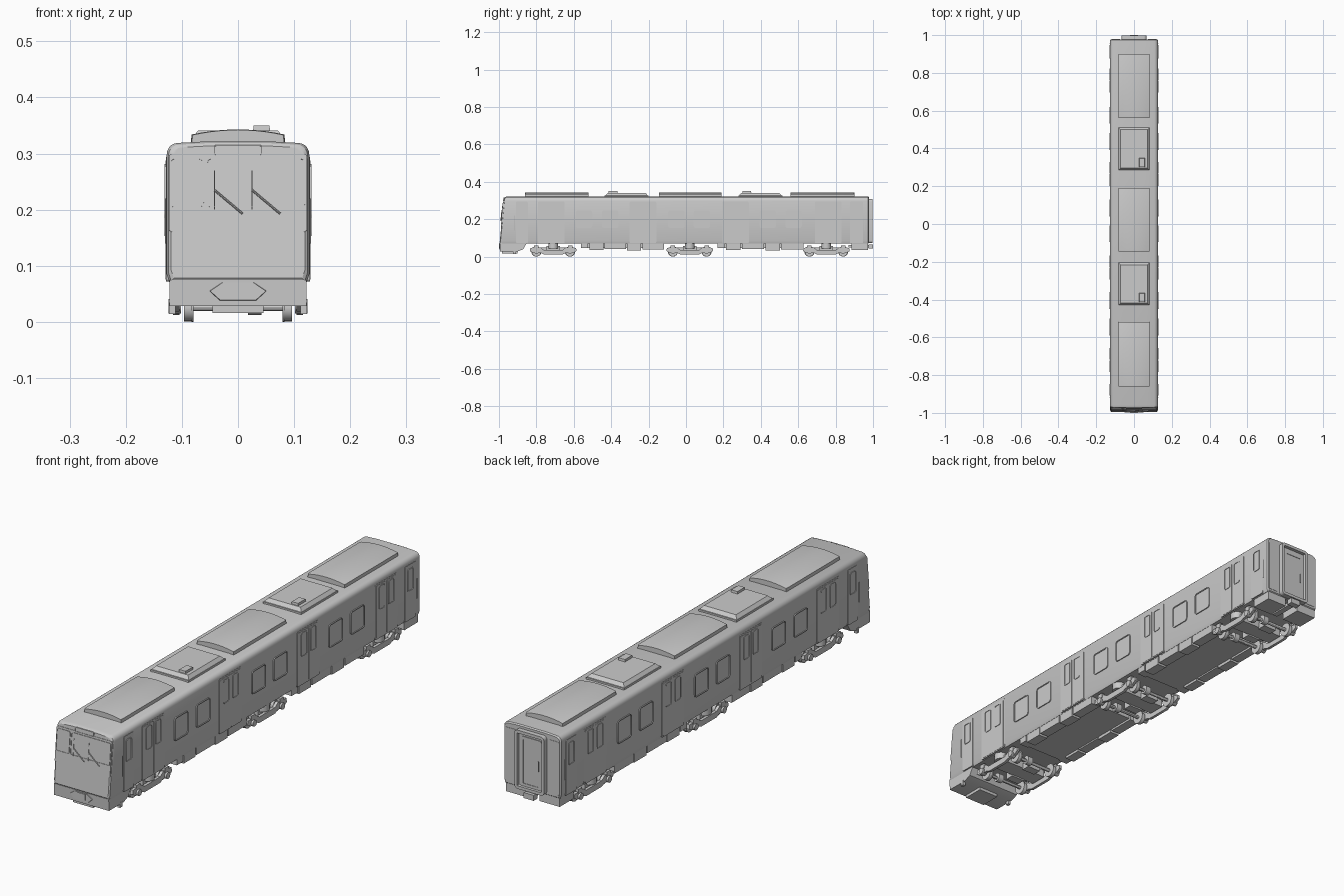
import bpy, bmesh, math
from mathutils import Matrix, Vector

if "Cube" in bpy.data.objects:
    bpy.data.objects.remove(bpy.data.objects["Cube"])

grey = bpy.data.materials.new("plain_grey")
grey.use_nodes = True
grey.diffuse_color = (0.6, 0.6, 0.6, 1)
grey.node_tree.nodes["Principled BSDF"].inputs["Base Color"].default_value = (0.6, 0.6, 0.6, 1)
made = []


def finish(name, bm):
    bmesh.ops.recalc_face_normals(bm, faces=bm.faces)
    mesh = bpy.data.meshes.new(name)
    bm.to_mesh(mesh)
    bm.free()
    mesh.materials.append(grey)
    obj = bpy.data.objects.new(name, mesh)
    bpy.context.collection.objects.link(obj)
    made.append(obj)
    return obj


def loft(name, rings):
    bm = bmesh.new()
    rows = [[bm.verts.new(p) for p in ring] for ring in rings]
    n = len(rows[0])
    for a, b in zip(rows, rows[1:]):
        for i in range(n):
            j = (i + 1) % n
            bm.faces.new((a[i], a[j], b[j], b[i]))
    bm.faces.new(rows[0])
    bm.faces.new(rows[-1])
    return finish(name, bm)


def box(name, x0, x1, y0, y1, z0, z1, taper=0.0):
    def ring(z, t):
        return [(x0 + t, y0 + t, z), (x1 - t, y0 + t, z), (x1 - t, y1 - t, z), (x0 + t, y1 - t, z)]
    return loft(name, [ring(z0, 0), ring(z1, taper)])


def prism(name, profile, x0, x1, yc=0.0):
    return loft(name, [[(x, yc + y, z) for y, z in profile] for x in (x0, x1)])


def cyl(name, centre, radius, length, axis="X", segments=24):
    bm = bmesh.new()
    turn = Matrix.Rotation(math.pi / 2, 4, "Y") if axis == "X" else Matrix()
    bmesh.ops.create_cone(bm, cap_ends=True, segments=segments, radius1=radius, radius2=radius,
                          depth=length, matrix=Matrix.Translation(centre) @ turn)
    return finish(name, bm)


def plate(name, place, w, h, r, thick, frame=0.0, recess=0.0, base=0.004):
    """Rounded plate on a surface, with an optional sunken centre."""
    outline = []
    for k, (sx, sy) in enumerate(((1, 1), (-1, 1), (-1, -1), (1, -1))):
        for step in range(5):
            a = math.pi / 2 * (k + step / 4)
            outline.append((sx * (w / 2 - r) + r * math.cos(a), sy * (h / 2 - r) + r * math.sin(a)))
    obj = loft(name, [[place @ Vector((x, y, z)) for x, y in outline] for z in (-base, thick)])
    if frame:
        bm = bmesh.new()
        bm.from_mesh(obj.data)
        normal = place.to_3x3() @ Vector((0, 0, 1))
        top = max((f for f in bm.faces if len(f.verts) > 4), key=lambda f: f.normal.dot(normal))
        bmesh.ops.inset_region(bm, faces=[top], thickness=frame)
        inner = bmesh.ops.extrude_face_region(bm, geom=[top])
        bmesh.ops.translate(bm, vec=-normal * recess,
                            verts=[v for v in inner["geom"] if isinstance(v, bmesh.types.BMVert)])
        if top.is_valid:
            bm.faces.remove(top)
        bm.to_mesh(obj.data)
        bm.free()
    return obj


def rod(name, points, r=0.0015):
    for k, (a, b) in enumerate(zip(points, points[1:])):
        a, b = Vector(a), Vector(b)
        bm = bmesh.new()
        place = Matrix.Translation((a + b) / 2) @ (b - a).to_track_quat("Z", "Y").to_matrix().to_4x4()
        bmesh.ops.create_cone(bm, cap_ends=True, segments=8, radius1=r, radius2=r,
                              depth=(b - a).length, matrix=place)
        finish(f"{name}_{k}", bm)


def frame_at(x_axis, y_axis, origin):
    x, y = Vector(x_axis).normalized(), Vector(y_axis).normalized()
    m = Matrix((x, y, x.cross(y))).transposed().to_4x4()
    return Matrix.Translation(origin) @ m


HALF, SLOPE = 0.127, 0.1


def nose(z):
    return -0.997 + SLOPE * (z - 0.07)


def on_side(s, y, z):
    return frame_at((0, s, 0), (0, 0, 1), (s * HALF, y, z))


def on_front(x, z):
    return frame_at((1, 0, 0), (0, SLOPE, 1), (x, nose(z), z))


def on_back(x, z):
    return frame_at((-1, 0, 0), (0, 0, 1), (x, 0.978, z))


# Body shell: rounded roof shoulders and a sloping nose
half = [(0.122, 0.07), (0.127, 0.085), (0.127, 0.298)]
half += [(0.107 + 0.02 * math.cos(a), 0.299 + 0.02 * math.sin(a))
         for a in (math.pi / 2 * k / 5 for k in range(1, 6))] + [(0.06, 0.3215)]
section = half + [(-x, z) for x, z in reversed(half)]


def body_ring(inset, y_of):
    pts = [(x * (1 - inset / HALF), 0.195 + (z - 0.195) * (1 - inset / 0.125)) for x, z in section]
    return [(x, y_of(z), z) for x, z in pts]


loft("body_shell", [
    body_ring(0.008, nose), body_ring(0.003, lambda z: nose(z) + 0.004),
    body_ring(0, lambda z: nose(z) + 0.013),
    body_ring(0, lambda z: 0.973), body_ring(0.004, lambda z: 0.978)])

# Side doors and windows
for s in (1, -1):
    for y in (-0.72, -0.23, 0.265, 0.76):
        plate("door_surround", on_side(s, y, 0.183), 0.142, 0.222, 0.006, 0.001)
        for d in (-0.033, 0.033):
            plate("door_leaf", on_side(s, y + d, 0.182), 0.063, 0.212, 0.005, 0.002)
            plate("door_window", on_side(s, y + d * 0.9, 0.233), 0.036, 0.096, 0.008, 0.004, 0.003, 0.0025)
    for y in (-0.545, -0.405, -0.052, 0.085, 0.437, 0.575):
        plate("side_window", on_side(s, y, 0.2), 0.088, 0.094, 0.012, 0.004, 0.004, 0.003)
    for y, w in ((-0.877, 0.062), (0.912, 0.07)):
        plate("end_side_door", on_side(s, y, 0.183), w, 0.222, 0.005, 0.0015)
        plate("end_door_window", on_side(s, y, 0.233), 0.036, 0.09, 0.007, 0.004, 0.003, 0.0025)
    for y in (-0.916, 0.954):
        rod("door_handrail", [(s * 0.129, y, 0.14), (s * 0.129, y, 0.22)])

# Roof units: long arched covers and short tapered boxes
for y0, y1 in ((-0.86, -0.52), (-0.145, 0.19), (0.56, 0.9)):
    xs = [0.083 * (k / 5 - 1) for k in range(11)]

    def cover(y, scale):
        arch = [(x * scale, y, 0.343 - 0.009 * (x / 0.083) ** 2 - (1 - scale) * 0.03) for x in xs]
        return [(-0.083, y, 0.315)] + arch + [(0.083, y, 0.315)]
    loft("roof_cover", [cover(y0, 0.97), cover(y0 + 0.006, 1), cover(y1 - 0.006, 1), cover(y1, 0.97)])
for y0, y1 in ((-0.435, -0.2), (0.28, 0.515)):
    box("roof_unit_base", -0.084, 0.084, y0, y1, 0.315, 0.328)
    box("roof_unit", -0.083, 0.083, y0 + 0.004, y1 - 0.004, 0.327, 0.341, 0.012)
    box("roof_vent", 0.026, 0.058, y0 + 0.02, y0 + 0.07, 0.335, 0.35, 0.002)

# Cab front: mask, panes, sign, wipers
plate("cab_mask", on_front(0, 0.23), 0.246, 0.14, 0.006, 0.002)
plate("cab_side_pane", on_front(-0.091, 0.248), 0.06, 0.088, 0.008, 0.0045, 0.002, 0.002)
plate("cab_main_pane", on_front(0.032, 0.248), 0.176, 0.088, 0.008, 0.0045, 0.002, 0.002)
plate("route_sign", on_front(0, 0.306), 0.084, 0.018, 0.003, 0.004, 0.002, 0.002)
for x in (-0.042, 0.025):
    rod("wiper_blade", [(x, nose(0.2) - 0.005, 0.2), (x, nose(0.27) - 0.005, 0.27)], 0.001)
    rod("wiper_arm", [(x, nose(0.235) - 0.006, 0.235), (x + 0.05, nose(0.193) - 0.005, 0.193)], 0.002)

# Front skirt, coupler shroud and obstacle plate
prism("front_skirt", [(-0.994, 0.028), (-0.996, 0.075), (-0.85, 0.075), (-0.87, 0.04), (-0.9, 0.028)], -0.122, 0.122)
shroud = [(-0.055, 0.055), (-0.035, 0.037), (0.035, 0.037), (0.055, 0.055), (0.03, 0.072), (-0.03, 0.072)]
loft("coupler_shroud", [[(x * k, y, 0.055 + (z - 0.055) * k) for x, z in shroud] for y, k in ((-0.985, 1), (-0.998, 0.9))])
box("coupler_housing", -0.02, 0.02, -1.0, -0.98, 0.044, 0.069)
box("coupler_head", -0.009, 0.009, -1.0, -0.99, 0.049, 0.064)
box("obstacle_plate", -0.045, 0.045, -0.985, -0.9, 0.016, 0.03)
for s in (1, -1):
    box("step_bracket", s * 0.117 - 0.006, s * 0.117 + 0.006, -0.925, -0.91, 0.014, 0.035)

# Rear end: gangway frame, door, coupler and skirt boxes
plate("gangway_frame", on_back(0, 0.19), 0.132, 0.236, 0.014, 0.019, 0.012, 0.014)
plate("gangway_door", on_back(0, 0.183), 0.094, 0.2, 0.008, 0.008, 0.012, 0.002)
rod("gangway_handle", [(-0.035, 0.988, 0.16), (-0.035, 0.988, 0.2)])
for s in (1, -1):
    plate("rear_panel", on_back(s * 0.096, 0.19), 0.045, 0.215, 0.005, 0.0015)
    box("rear_skirt", min(s * 0.03, s * 0.12), max(s * 0.03, s * 0.12), 0.885, 0.974, 0.036, 0.075)
box("rear_coupler_bar", -0.012, 0.012, 0.87, 0.985, 0.048, 0.062)
box("rear_coupler_head", -0.022, 0.022, 0.975, 1.0, 0.044, 0.066)

# Underfloor equipment
for y0, y1 in ((-0.565, -0.115), (0.165, 0.63)):
    box("underfloor_tray", -0.09, 0.09, y0 + 0.01, y1 - 0.01, 0.046, 0.075)
    cuts = (0, 0.1, 0.28, 0.55, 0.73, 1)
    lows = (0.046, 0.036, 0.04, 0.034, 0.038)
    for s in (1, -1):
        for a, b, low in zip(cuts, cuts[1:], lows):
            ya, yb = y0 + a * (y1 - y0) + 0.003, y0 + b * (y1 - y0) - 0.003
            box("equipment_box", min(s * 0.08, s * 0.121), max(s * 0.08, s * 0.121), ya, yb, low, 0.075)

# Bogies
right = [(0.05, 0.012), (0.065, 0.019), (0.105, 0.019), (0.125, 0.03),
         (0.122, 0.047), (0.07, 0.05), (0.05, 0.036)]
side_beam = [(-y, z) for y, z in reversed(right)]
side_beam = right + side_beam
for yc in (-0.71, 0.02, 0.75):
    box("bogie_bolster", -0.1, 0.1, yc - 0.035, yc + 0.035, 0.028, 0.058)
    for s in (1, -1):
        x0, x1 = sorted((s * 0.104, s * 0.116))
        prism("bogie_side_beam", side_beam, x0, x1, yc)
        cyl("air_spring", (s * 0.095, yc, 0.06), 0.026, 0.034, "Z")
        for d in (-0.09, 0.09):
            cyl("wheel_tread", (s * 0.089, yc + d, 0.0255), 0.0245, 0.014)
            cyl("wheel_flange", (s * 0.081, yc + d, 0.0275), 0.0275, 0.004)
            cyl("axle_box", (s * 0.113, yc + d, 0.028), 0.013, 0.022, segments=16)
            box("axle_spring", s * 0.111 - 0.007, s * 0.111 + 0.007, yc + d - 0.012, yc + d + 0.012, 0.04, 0.06)
    for d in (-0.09, 0.09):
        cyl("axle", (0, yc + d, 0.0265), 0.007, 0.19, segments=12)
        cyl("gear_case", (0.03, yc + d, 0.03), 0.018, 0.024, segments=16)
        box("motor", -0.05, 0.01, yc + d * 0.55 - 0.018, yc + d * 0.55 + 0.018, 0.022, 0.05)

# Smooth the curved parts and keep crisp edges
bpy.ops.object.select_all(action="DESELECT")
for obj in made:
    obj.select_set(True)
bpy.context.view_layer.objects.active = made[0]
bpy.ops.object.shade_smooth_by_angle(angle=math.radians(30))
